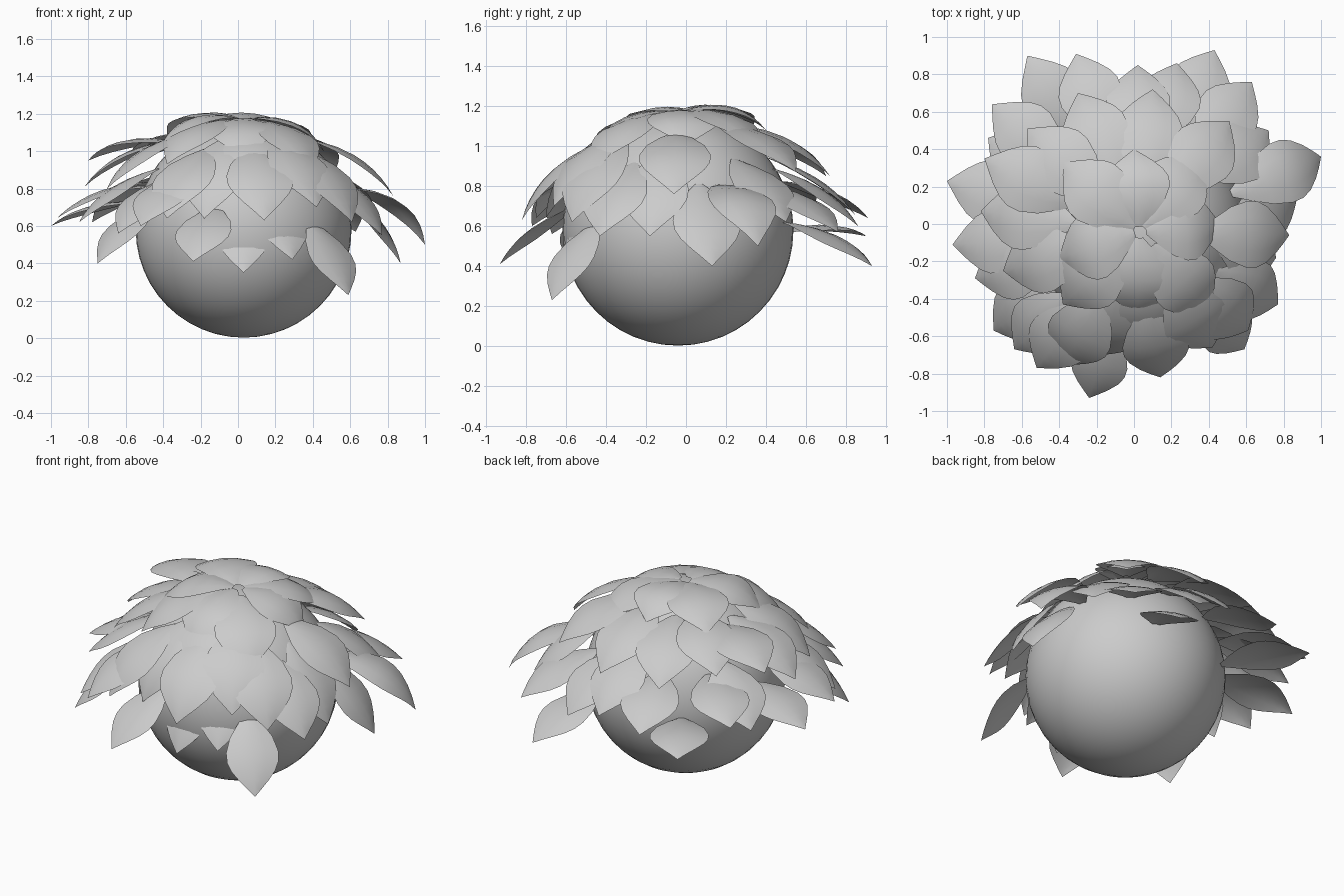
import bpy
import bmesh
import math
from mathutils import Vector

cube = bpy.data.objects.get("Cube")
if cube:
    bpy.data.objects.remove(cube)

CENTRE = Vector((0.03, -0.04, 0.58))
RADIUS = 0.577

grey = bpy.data.materials.new("plain grey")
grey.use_nodes = True
grey.diffuse_color = (0.6, 0.6, 0.6, 1)
grey.node_tree.nodes["Principled BSDF"].inputs["Base Color"].default_value = (0.6, 0.6, 0.6, 1)


def on_ball(azimuth, polar, radius):
    """Point at a given angle from the top of the ball."""
    return CENTRE + radius * Vector((math.sin(polar) * math.cos(azimuth),
                                     math.sin(polar) * math.sin(azimuth),
                                     math.cos(polar)))


def find_base(tip, azimuth, length, radius):
    """Climb the ball from below the tip until the leaf reaches its length."""
    rel = tip - CENTRE
    polar = math.atan2(math.hypot(rel.x, rel.y), rel.z)
    base = on_ball(azimuth, polar, radius)
    while (tip - base).length < length and polar > 0.06:
        polar -= 0.02
        base = on_ball(azimuth, polar, radius)
    return base


# Half width along the leaf, from stalk to point
OUTLINE = [(0, 0.02), (0.12, 0.08), (0.28, 0.145), (0.45, 0.178),
           (0.57, 0.176), (0.68, 0.15), (0.8, 0.1), (0.9, 0.05), (1, 0)]
COLUMNS = (-1, -0.5, 0, 0.5, 1)


def add_leaf(name, tip, length, radius, bulge, width):
    tip = Vector(tip)
    azimuth = math.atan2(tip.y - CENTRE.y, tip.x - CENTRE.x)
    base = find_base(tip, azimuth, length, radius)
    side = Vector((-math.sin(azimuth), math.cos(azimuth), 0))
    normal = (tip - base).normalized().cross(side)
    control = base.lerp(tip, 0.55) + normal * bulge * 2
    bm = bmesh.new()
    rows = []
    for t, half in OUTLINE:
        spine = base * (1 - t) ** 2 + control * 2 * t * (1 - t) + tip * t * t
        rows.append([bm.verts.new(spine + side * half * width * c
                                  - normal * 0.16 * half * width * c * c)
                     for c in COLUMNS])
    for low, high in zip(rows, rows[1:]):
        for i in range(len(COLUMNS) - 1):
            bm.faces.new((low[i], high[i], high[i + 1], low[i + 1]))
    bmesh.ops.remove_doubles(bm, verts=bm.verts, dist=0.0005)
    for face in bm.faces:
        face.smooth = True
    mesh = bpy.data.meshes.new(name)
    bm.to_mesh(mesh)
    bm.free()
    mesh.materials.append(grey)
    bpy.context.collection.objects.link(bpy.data.objects.new(name, mesh))


# Ball body
bpy.ops.mesh.primitive_uv_sphere_add(segments=48, ring_count=24, radius=RADIUS, location=CENTRE)
ball = bpy.context.object
ball.name = "ball"
ball.data.materials.append(grey)
bpy.ops.object.shade_smooth()

# Leaf tips, tier by tier
crown = [(0.36, 0.36, 1.0), (0.46, 0, 1.0), (0, 0.4, 1.08), (-0.38, 0.33, 1.08),
         (-0.4, -0.18, 1.05), (0.02, -0.49, 0.97), (0.4, -0.46, 0.9), (-0.38, -0.43, 0.93)]
upper = [(0.51, 0.55, 0.87), (0.1, 0.72, 0.85), (-0.57, 0.51, 0.93), (-0.8, 0.35, 0.95),
         (-0.82, 0.07, 0.81), (-0.7, -0.25, 0.8), (-0.38, -0.75, 0.64), (0.14, -0.82, 0.63),
         (0.61, -0.57, 0.62), (0.83, -0.06, 0.76), (-0.3, 0.7, 0.85), (0.42, -0.66, 0.7),
         (-0.18, -0.7, 0.64), (0.13, -0.64, 0.79)]
outer = [(0.72, 0.5, 0.62), (0.63, 0.76, 0.57), (0.43, 0.93, 0.4),
         (0.23, 0.86, 0.6), (0.02, 0.85, 0.65), (-0.31, 0.91, 0.64), (-0.57, 0.9, 0.55),
         (-0.76, 0.64, 0.7), (-0.78, 0.46, 0.62), (-1, 0.23, 0.6), (-0.97, -0.11, 0.64),
         (-0.85, -0.29, 0.62), (-0.75, -0.57, 0.4), (-0.64, -0.67, 0.56),
         (-0.52, -0.77, 0.6), (0.77, -0.43, 0.55), (0.76, -0.18, 0.55), (0.87, 0.13, 0.4)]
drooping = [(1, 0.36, 0.5)]
tucked = [(-0.24, -0.93, 0.41), (0.59, -0.67, 0.23)]
sunken = [(0.03, -0.66, 0.35), (0.29, -0.62, 0.42)]

# Each tier: tips, leaf length, root radius, arch height, width factor
tiers = {
    "crown_leaf": (crown, 0.52, RADIUS + 0.02, 0.075, 1.0),
    "upper_leaf": (upper, 0.56, RADIUS + 0.01, 0.07, 1.0),
    "outer_leaf": (outer, 0.52, RADIUS, 0.05, 0.95),
    "drooping_leaf": (drooping, 0.6, RADIUS, 0.11, 0.95),
    "tucked_leaf": (tucked, 0.5, RADIUS - 0.04, 0.04, 0.85),
    "sunken_leaf": (sunken, 0.4, RADIUS - 0.13, 0.02, 0.7),
}
for name, (tips, length, radius, bulge, width) in tiers.items():
    for number, tip in enumerate(tips, 1):
        add_leaf(f"{name}_{number}", tip, length, radius, bulge, width)
